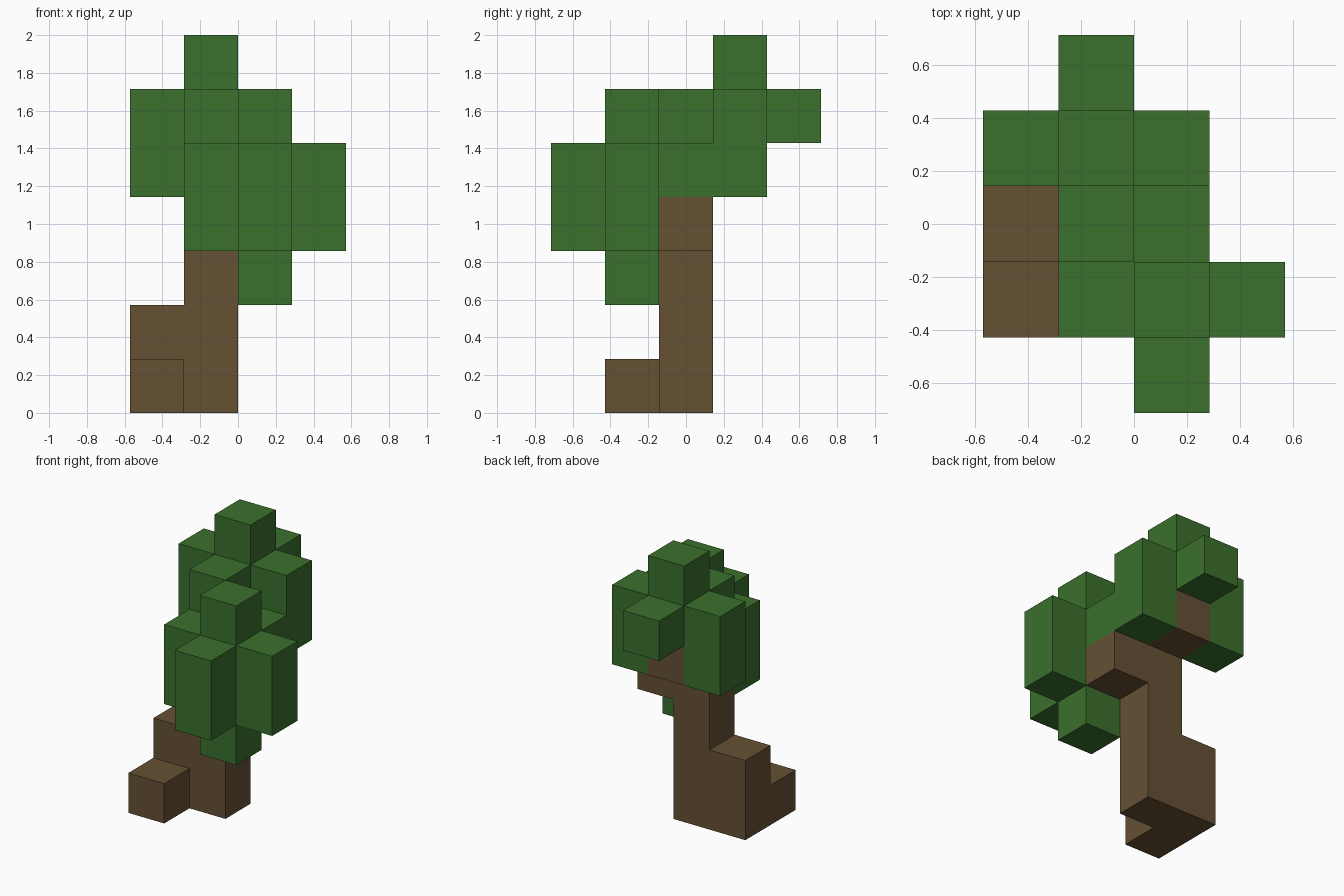
import bpy
import bmesh
import math
from mathutils import Vector

UNIT = 2 / 7                        # edge length of one block
ORIGIN = Vector((-2, -2.5, 0))      # grid corner, in blocks

cube = bpy.data.objects.get("Cube")
if cube:
    bpy.data.objects.remove(cube, do_unlink=True)


def make_material(name, colour):
    mat = bpy.data.materials.new(name)
    mat.use_nodes = True
    mat.diffuse_color = colour
    for node in mat.node_tree.nodes:
        if node.type == 'BSDF_PRINCIPLED':
            node.inputs["Base Color"].default_value = colour
            node.inputs["Roughness"].default_value = 0.9
    return mat


bark = make_material("bark brown", (0.130, 0.082, 0.034, 1))
leaf = make_material("leaf green", (0.043, 0.162, 0.026, 1))


def column(x, y, low, high):
    """Grid cells of an upright column of blocks, both ends included."""
    return {(x, y, z) for z in range(low, high + 1)}


def leaf_ring(x, y, low, high):
    """Columns on the four sides of a branch tip."""
    return set().union(*(column(x + dx, y + dy, low, high)
                         for dx, dy in ((1, 0), (-1, 0), (0, 1), (0, -1))))


# Trunk with a stepped root, and two branches that end inside the foliage
trunk = (column(1, 2, 0, 4) | column(0, 2, 0, 1) | column(0, 1, 0, 0)
         | column(2, 2, 3, 3) | column(2, 1, 3, 4) | column(1, 3, 4, 5))

# Leaf blocks wrapped around each branch tip, with caps
front_foliage = (leaf_ring(2, 1, 3, 4) | {(2, 1, 2), (2, 1, 5)}) - trunk
back_foliage = (column(0, 3, 4, 5) | column(2, 3, 4, 5)
                | {(1, 2, 5), (1, 4, 5), (1, 3, 6)}) - trunk

solid = trunk | front_foliage | back_foliage


def build_part(name, cells, mat):
    """Skin the cells, leaving out faces buried against other blocks."""
    bm = bmesh.new()
    for cell in sorted(cells):
        centre = Vector(cell) + Vector((0.5, 0.5, 0.5))
        for axis in range(3):
            for side in (-1, 1):
                normal = Vector((0, 0, 0))
                normal[axis] = side
                if tuple(int(c + n) for c, n in zip(cell, normal)) in solid:
                    continue
                u = Vector((0, 0, 0))
                u[(axis + 1) % 3] = 1
                v = normal.cross(u)
                corners = (-u - v, u - v, u + v, v - u)
                bm.faces.new([bm.verts.new((centre + ORIGIN + (normal + c) / 2) * UNIT)
                              for c in corners])
    # Join the block faces into clean flat panels
    bmesh.ops.remove_doubles(bm, verts=bm.verts, dist=0.001)
    bmesh.ops.dissolve_limit(bm, angle_limit=math.radians(1),
                             verts=bm.verts, edges=bm.edges)
    mesh = bpy.data.meshes.new(name)
    bm.to_mesh(mesh)
    bm.free()
    mesh.materials.append(mat)
    obj = bpy.data.objects.new(name, mesh)
    bpy.context.collection.objects.link(obj)
    return obj


build_part("trunk", trunk, bark)
build_part("front_foliage", front_foliage, leaf)
build_part("back_foliage", back_foliage, leaf)
